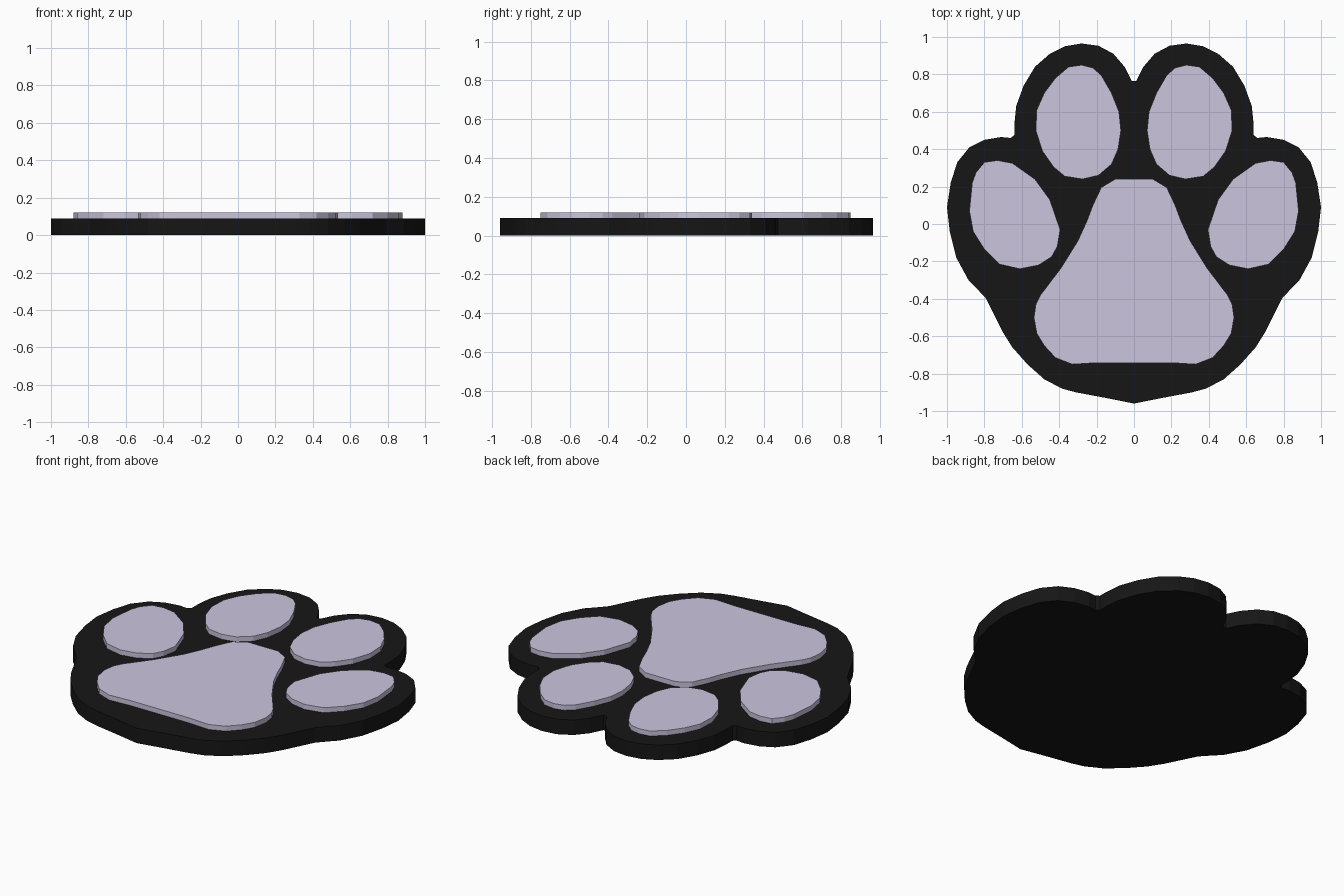
import bpy, bmesh


def material(name, rgb):
    m = bpy.data.materials.new(name)
    m.diffuse_color = (*rgb, 1)
    return m


def mirrored(half):
    """Close a right-hand half outline by reflecting it across x = 0."""
    return half + [(-x, y) for x, y in reversed(half) if x > 0]


def slab(name, outline, z0, z1, mat):
    """Extrude a flat outline between two heights."""
    bm = bmesh.new()
    face = bm.faces.new([bm.verts.new((x, y, z0)) for x, y in outline])
    ext = bmesh.ops.extrude_face_region(bm, geom=[face], use_keep_orig=True)
    for v in ext["geom"]:
        if isinstance(v, bmesh.types.BMVert):
            v.co.z = z1
    bmesh.ops.recalc_face_normals(bm, faces=bm.faces)
    mesh = bpy.data.meshes.new(name)
    bm.to_mesh(mesh)
    bm.free()
    mesh.materials.append(mat)
    obj = bpy.data.objects.new(name, mesh)
    bpy.context.collection.objects.link(obj)
    return obj


black = material("black", (0.008, 0.008, 0.008))
lilac = material("lilac", (0.6, 0.56, 0.73))
BASE_TOP, PAD_TOP = 0.09, 0.12

# Paw-shaped backing plate
base_half = [
    (0.012, 0.765), (0.05, 0.84), (0.11, 0.91), (0.19, 0.953), (0.28, 0.965),
    (0.37, 0.95), (0.45, 0.91), (0.53, 0.84), (0.59, 0.74), (0.63, 0.63),
    (0.64, 0.53), (0.64, 0.475), (0.66, 0.46), (0.71, 0.465), (0.80, 0.45),
    (0.88, 0.41), (0.945, 0.33), (0.98, 0.22), (1.0, 0.09), (0.985, -0.04),
    (0.95, -0.18), (0.885, -0.30), (0.85, -0.335), (0.79, -0.40), (0.74, -0.50),
    (0.70, -0.58), (0.65, -0.66), (0.57, -0.75), (0.48, -0.83), (0.385, -0.88),
    (0.31, -0.90), (0.15, -0.93), (0, -0.96)]
slab("backing_plate", mirrored(base_half), 0, BASE_TOP, black)

# Large palm pad
palm_half = [
    (0.10, 0.24), (0.175, 0.195), (0.22, 0.10), (0.25, 0.02), (0.30, -0.09),
    (0.39, -0.235), (0.50, -0.38), (0.525, -0.43), (0.535, -0.50), (0.52, -0.585),
    (0.48, -0.65), (0.42, -0.715), (0.33, -0.75), (0.20, -0.742)]
slab("palm_pad", mirrored(palm_half), BASE_TOP - 0.005, PAD_TOP, lilac)

# Toe pads, right side then mirrored to the left
inner_toe = [
    (0.28, 0.85), (0.22, 0.835), (0.175, 0.795), (0.12, 0.70), (0.08, 0.60),
    (0.07, 0.50), (0.085, 0.40), (0.12, 0.32), (0.19, 0.26), (0.275, 0.24),
    (0.37, 0.255), (0.43, 0.305), (0.49, 0.39), (0.525, 0.50), (0.52, 0.61),
    (0.48, 0.70), (0.42, 0.78), (0.35, 0.84)]
outer_toe = [
    (0.73, 0.34), (0.65, 0.325), (0.53, 0.24), (0.45, 0.13), (0.395, -0.03),
    (0.41, -0.12), (0.44, -0.175), (0.51, -0.22), (0.61, -0.24), (0.72, -0.215),
    (0.80, -0.135), (0.86, -0.04), (0.88, 0.07), (0.865, 0.22), (0.845, 0.275),
    (0.80, 0.33)]
for name, pts in (("inner_toe_pad", inner_toe), ("outer_toe_pad", outer_toe)):
    for side, s in (("right", 1), ("left", -1)):
        slab(f"{name}_{side}", [(s * x, y) for x, y in pts],
             BASE_TOP - 0.005, PAD_TOP, lilac)
